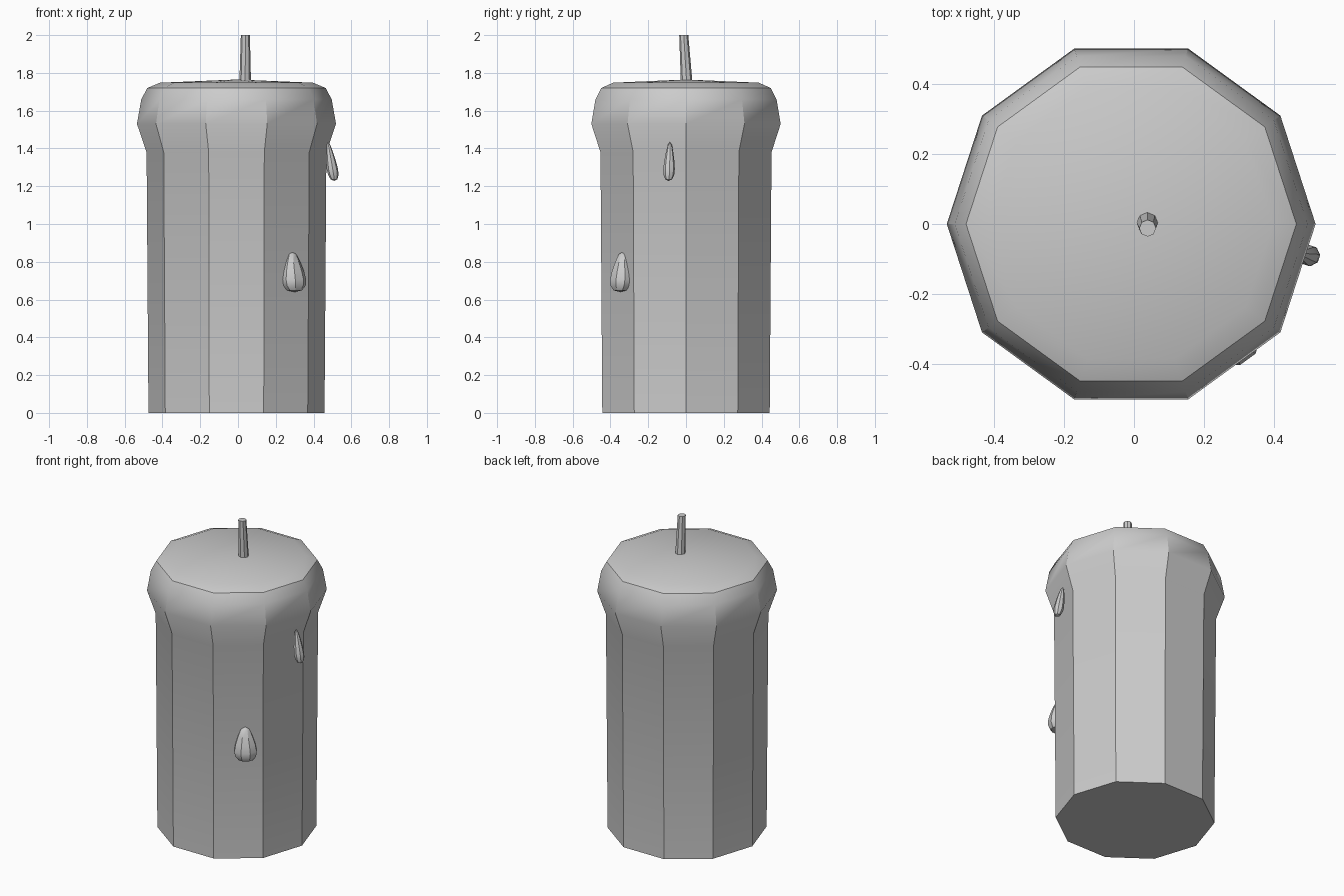
import bpy, bmesh, math
from mathutils import Matrix, Vector

if "Cube" in bpy.data.objects:
    bpy.data.objects.remove(bpy.data.objects["Cube"])


def lathe(name, profile, sides, matrix=Matrix(), phase=0.0, scale=(1, 1), smooth=32):
    """Revolve (radius, z, x offset, y offset) rows; zero radius closes to a point."""
    bm = bmesh.new()
    rings = []
    for r, z, ox, oy in profile:
        if r == 0:
            rings.append([bm.verts.new((ox, oy, z))])
        else:
            rings.append([bm.verts.new((ox + r * scale[0] * math.cos(phase + math.tau * i / sides),
                                        oy + r * scale[1] * math.sin(phase + math.tau * i / sides), z))
                          for i in range(sides)])
    for a, b in zip(rings, rings[1:]):
        for i in range(sides):
            j = (i + 1) % sides
            quad = [a[i % len(a)], a[j % len(a)], b[j % len(b)], b[i % len(b)]]
            bm.faces.new(list(dict.fromkeys(quad)))
    for ring in (rings[0], rings[-1]):
        if len(ring) > 1:
            bm.faces.new(ring)
    bmesh.ops.recalc_face_normals(bm, faces=bm.faces)
    mesh = bpy.data.meshes.new(name)
    bm.to_mesh(mesh)
    bm.free()
    ob = bpy.data.objects.new(name, mesh)
    bpy.context.collection.objects.link(ob)
    ob.matrix_world = matrix
    bpy.ops.object.select_all(action='DESELECT')
    ob.select_set(True)
    bpy.context.view_layer.objects.active = ob
    bpy.ops.object.shade_smooth_by_angle(angle=math.radians(smooth))
    return ob


# Wax body with swollen rim and slightly domed top
body = [(0.466, 0), (0.476, 1.38), (0.527, 1.53), (0.504, 1.66),
        (0.472, 1.72), (0.405, 1.748), (0, 1.765)]
lathe("candle_body", [(r, z, -0.008, 0) for r, z in body], 10)

# Leaning wick
lathe("wick", [(0.031, 1.74, 0.038, 0.004), (0.024, 2.0, 0.039, -0.012)], 8)


# Wax drips: teardrops leaning against the side
def drip(name, tip, bottom, angle, width, depth):
    tip, bottom = Vector(tip), Vector(bottom)
    h = tip.z - bottom.z
    lean = bottom - tip
    local = Matrix.Rotation(-angle, 3, 'Z') @ lean
    rows = [(0.0, 0.0), (0.6, 0.04), (0.93, 0.16), (1.0, 0.3),
            (0.88, 0.5), (0.65, 0.72), (0.37, 0.92), (0, 1)]
    prof = [(r, t * h, local.x * (1 - t), local.y * (1 - t)) for r, t in rows]
    m = Matrix.Translation((tip.x, tip.y, bottom.z)) @ Matrix.Rotation(angle, 4, 'Z')
    lathe(name, prof, 8, m, math.pi / 8, (depth, width))


drip("upper_drip", (0.475, -0.085, 1.435), (0.51, -0.092, 1.228), math.radians(-18), 0.031, 0.03)
drip("lower_drip", (0.285, -0.335, 0.855), (0.3, -0.35, 0.64), math.radians(-54), 0.071, 0.055)
